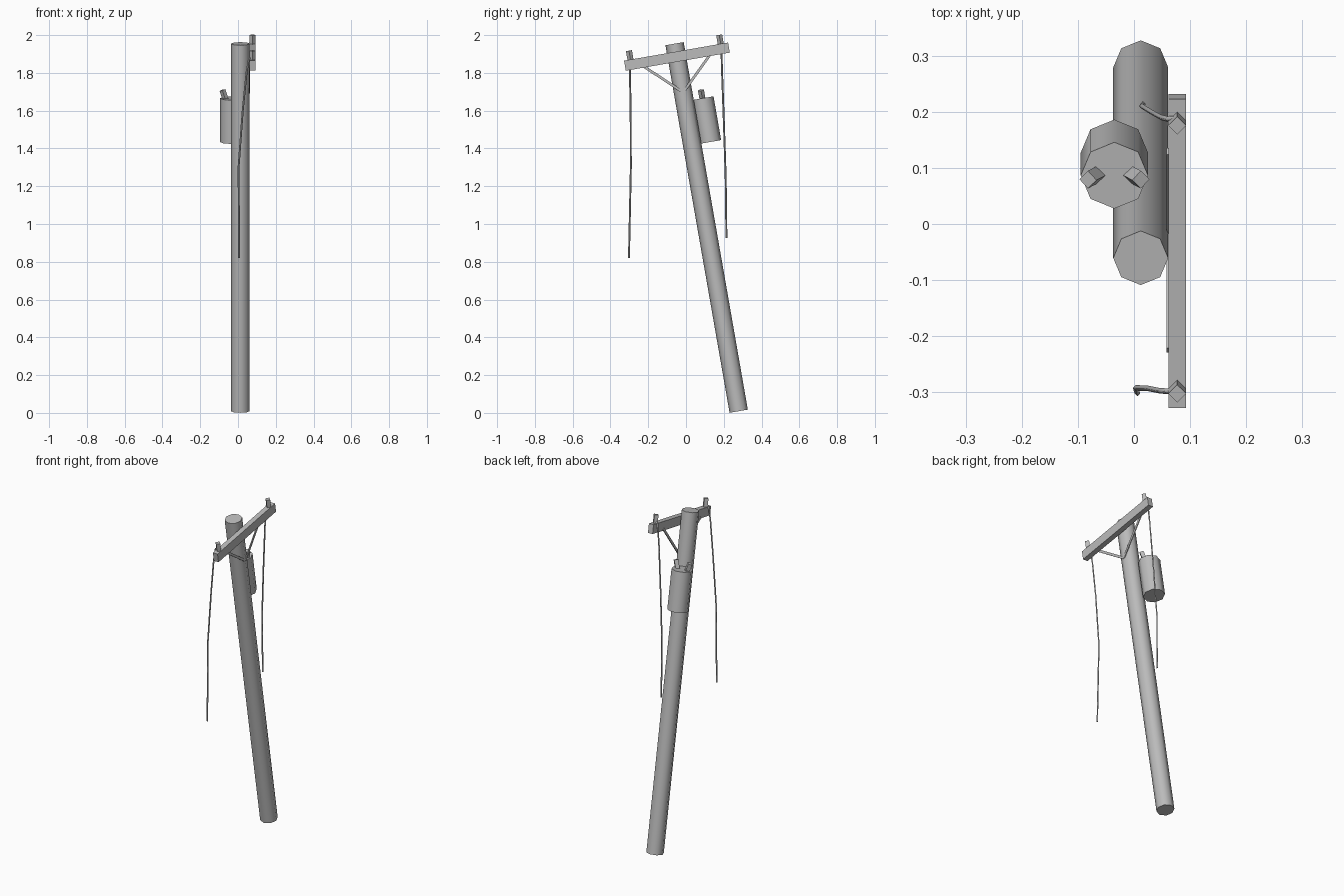
import bpy
import math
from mathutils import Vector, Matrix

cube = bpy.data.objects.get("Cube")
if cube:
    bpy.data.objects.remove(cube, do_unlink=True)

grey = bpy.data.materials.new("weathered grey")
grey.use_nodes = True
grey.diffuse_color = (0.5, 0.5, 0.5, 1)
grey.node_tree.nodes["Principled BSDF"].inputs["Base Color"].default_value = (0.5, 0.5, 0.5, 1)

# Everything leans forward with the pole
LEAN = Matrix.Rotation(math.radians(9.9), 4, 'X')
UP = LEAN @ Vector((0, 0, 1))
ALONG = LEAN @ Vector((0, 1, 0))


def finish(name, smooth):
    obj = bpy.context.object
    obj.name = name
    obj.data.materials.append(grey)
    if smooth:
        bpy.ops.object.shade_smooth_by_angle(angle=math.radians(50))
    return obj


def post(name, base, length, radius, sides, tilt=0, smooth=False):
    """Prism rising from base along the leaning axis, with a sideways tilt."""
    bpy.ops.mesh.primitive_cylinder_add(vertices=sides, radius=radius, depth=length)
    obj = finish(name, smooth)
    turn = LEAN @ Matrix.Rotation(math.radians(tilt), 4, 'Y')
    obj.matrix_world = Matrix.Translation(base) @ turn @ Matrix.Translation((0, 0, length / 2))
    return obj


def box(name, centre, size, rotation):
    bpy.ops.mesh.primitive_cube_add(size=1)
    obj = finish(name, False)
    obj.matrix_world = Matrix.Translation(centre) @ rotation @ Matrix.Diagonal((*size, 1))
    return obj


def brace(name, start, end):
    """Thin flat bar between two points in the plane of the crossarm."""
    a, b = Vector(start), Vector(end)
    d = b - a
    turn = Matrix.Rotation(math.atan2(d.z, d.y), 4, 'X')
    box(name, (a + b) / 2, (0.005, d.length, 0.014), turn)


def wire(name, points):
    curve = bpy.data.curves.new(name, 'CURVE')
    curve.dimensions = '3D'
    curve.bevel_depth = 0.005
    curve.bevel_resolution = 0
    curve.use_fill_caps = True
    spline = curve.splines.new('POLY')
    spline.points.add(len(points) - 1)
    for p, co in zip(spline.points, points):
        p.co = (*co, 1)
    obj = bpy.data.objects.new(name, curve)
    bpy.context.collection.objects.link(obj)
    curve.materials.append(grey)


# Pole
post("pole", Vector((0.012, 0.279, 0.009)), 1.975, 0.049, 8, smooth=True)

# Crossarm and its insulators
arm = Vector((0.077, -0.048, 1.886))
box("crossarm", arm, (0.031, 0.559, 0.054), LEAN)
for name, offset in (("front_insulator", -0.245), ("back_insulator", 0.24)):
    post(name, arm + ALONG * offset + UP * 0.025, 0.05, 0.016, 4)

# Braces meeting on the pole
brace("front_brace", (0.06, -0.225, 1.835), (0.06, -0.015, 1.697))
brace("back_brace", (0.06, 0.13, 1.9), (0.06, -0.015, 1.697))

# Transformer with two splayed terminals
can_base = Vector((-0.035, 0.127, 1.434))
post("transformer", can_base, 0.235, 0.06, 8, smooth=True)
for name, side in (("right_terminal", -1), ("left_terminal", 1)):
    base = can_base + UP * 0.22 + Vector((0.028 * side, 0, 0))
    post(name, base, 0.062, 0.016, 4, tilt=18 * side)

# Hanging cut wires
wire("front_wire", [(0.077, -0.297, 1.885), (0.058, -0.298, 1.875), (0.045, -0.297, 1.8),
                    (0.025, -0.293, 1.6), (0.003, -0.292, 1.3), (0.006, -0.302, 0.82)])
wire("back_wire", [(0.077, 0.188, 1.97), (0.06, 0.187, 1.955), (0.048, 0.19, 1.83),
                   (0.03, 0.2, 1.55), (0.014, 0.21, 1.25), (0.016, 0.214, 0.925)])
